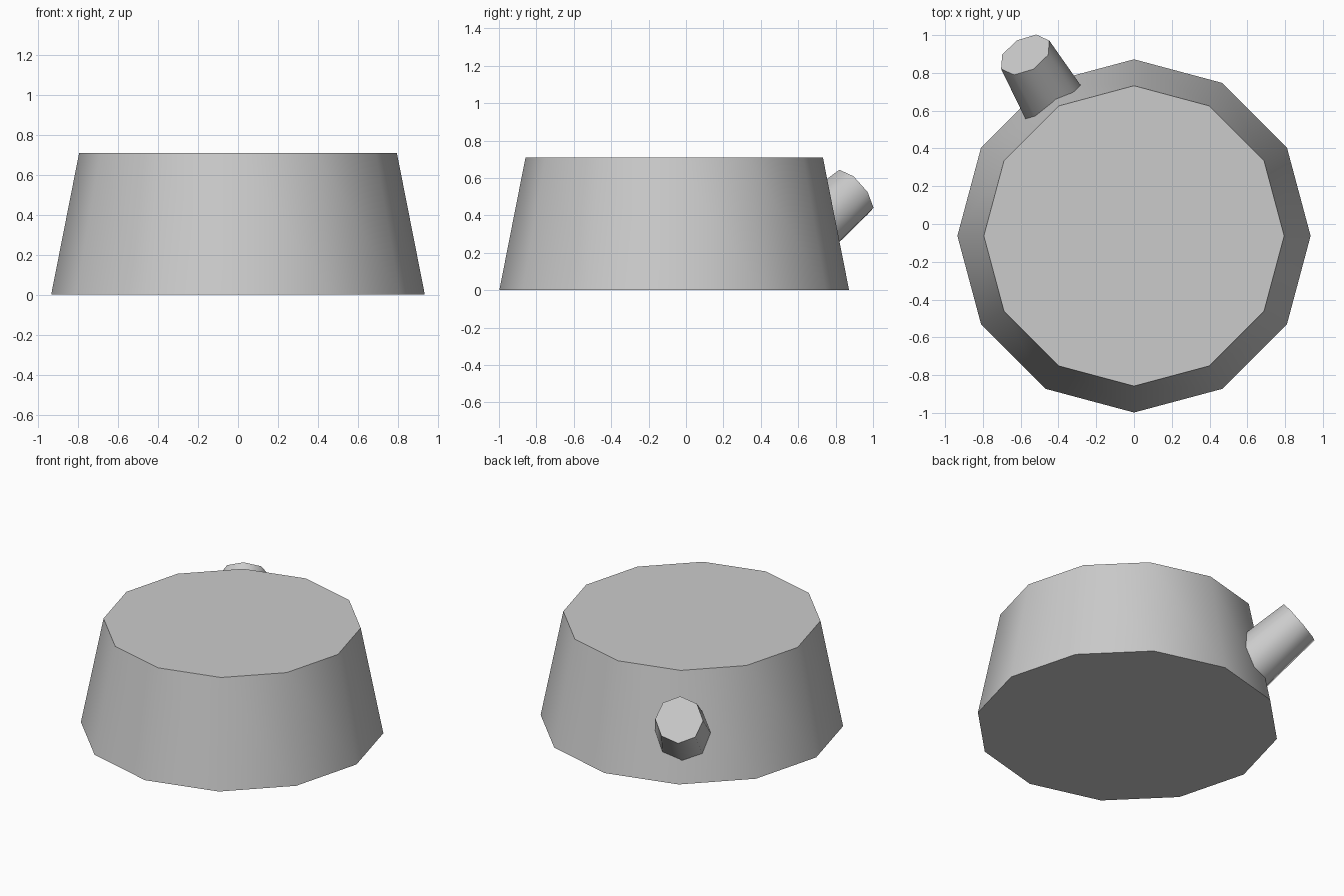
import bpy, math
from mathutils import Vector, Matrix

cube = bpy.data.objects.get("Cube")
if cube:
    bpy.data.objects.remove(cube, do_unlink=True)

grey = bpy.data.materials.new("plain_grey")
grey.use_nodes = True
grey.diffuse_color = (0.6, 0.6, 0.6, 1)
grey.node_tree.nodes["Principled BSDF"].inputs["Base Color"].default_value = (0.6, 0.6, 0.6, 1)


def frustum(name, sides, r_base, r_end, base, axis, length):
    """Tapered prism from base along axis, with a vertex pointing uphill."""
    z = Vector(axis).normalized()
    ref = Vector((0, 0, 1)) if abs(z.z) < 0.99 else Vector((1, 0, 0))
    x = (ref - ref.dot(z) * z).normalized()
    y = z.cross(x)
    bpy.ops.mesh.primitive_cone_add(vertices=sides, radius1=r_base, radius2=r_end, depth=length)
    ob = bpy.context.object
    ob.name = ob.data.name = name
    turn = Matrix((x, y, z)).transposed().to_4x4()
    ob.data.transform(Matrix.Translation(Vector(base) + z * length / 2) @ turn)
    ob.data.materials.append(grey)
    bpy.ops.object.shade_smooth_by_angle(angle=math.radians(50))
    return ob


# Twelve-sided tapered body
CENTRE = Vector((0, -0.063, 0))
frustum("body", 12, 0.935, 0.795, CENTRE, (0, 0, 1), 0.71)

# Eight-sided spout leaving the back right, tilted upwards
heading, tilt, length = math.radians(120.5), math.radians(36.5), 0.5
axis = Vector((math.cos(heading) * math.cos(tilt),
               math.sin(heading) * math.cos(tilt), math.sin(tilt)))
tip = Vector((-0.576, 0.896, 0.525))
frustum("spout", 8, 0.18, 0.148, tip - axis * length, axis, length)
